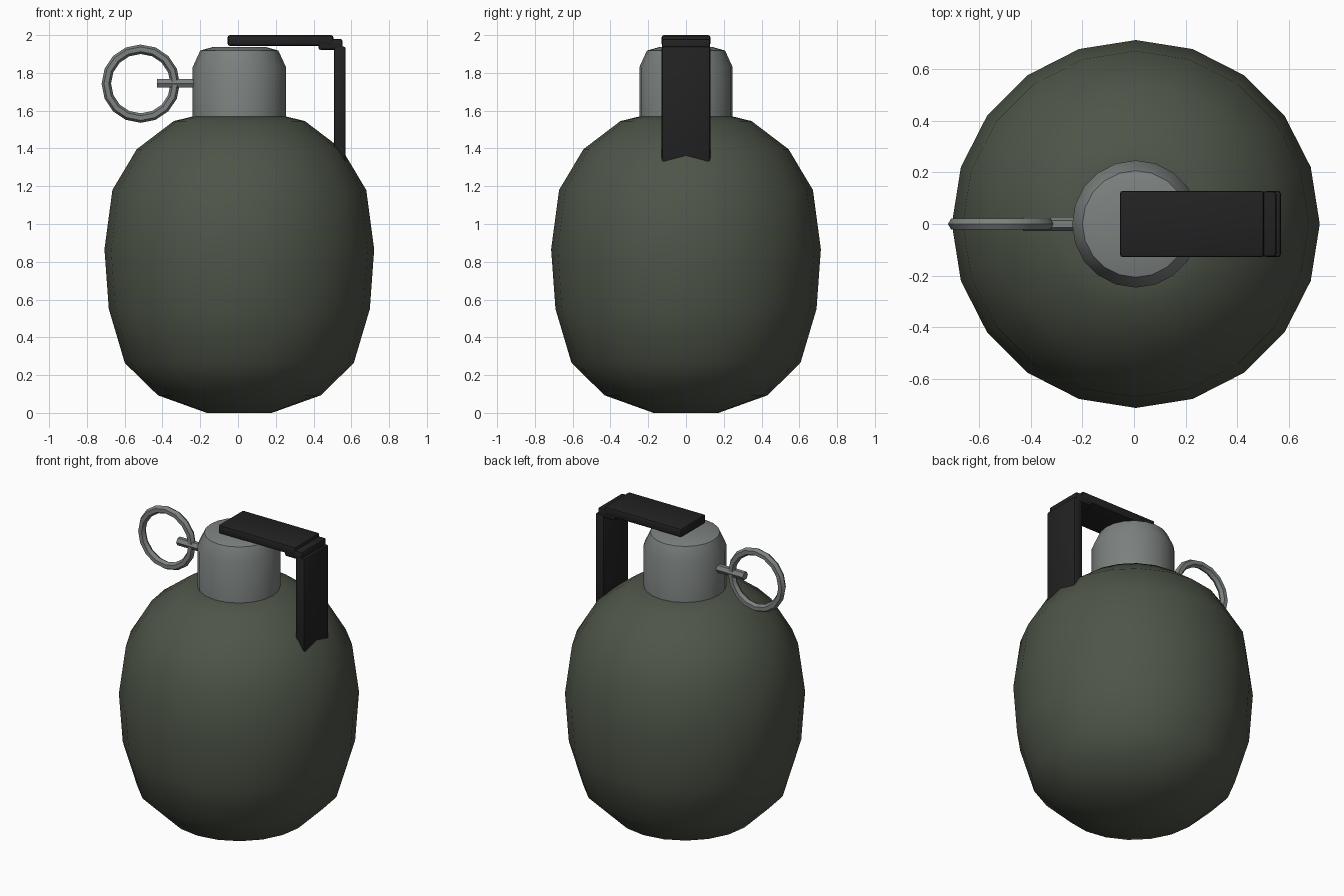
import bpy, bmesh, math
from mathutils import Matrix, Vector

if "Cube" in bpy.data.objects:
    bpy.data.objects.remove(bpy.data.objects["Cube"], do_unlink=True)

AXIS_X = 0.007  # centre line of body and neck


def material(name, rgb):
    m = bpy.data.materials.new(name)
    m.use_nodes = True
    m.diffuse_color = (*rgb, 1)
    m.node_tree.nodes["Principled BSDF"].inputs["Base Color"].default_value = (*rgb, 1)
    return m


olive = material("olive_green", (0.075, 0.09, 0.064))
steel = material("grey_steel", (0.2, 0.22, 0.21))
black = material("black_metal", (0.016, 0.016, 0.016))


def finish(name, bm, mat, angle):
    bmesh.ops.recalc_face_normals(bm, faces=bm.faces)
    mesh = bpy.data.meshes.new(name)
    bm.to_mesh(mesh)
    bm.free()
    mesh.materials.append(mat)
    ob = bpy.data.objects.new(name, mesh)
    bpy.context.collection.objects.link(ob)
    bpy.ops.object.select_all(action='DESELECT')
    ob.select_set(True)
    bpy.context.view_layer.objects.active = ob
    bpy.ops.object.shade_smooth_by_angle(angle=math.radians(angle))
    return ob


def lathe(name, profile, sides, mat, angle):
    """Revolve a radius/height profile and cap both ends."""
    bm = bmesh.new()
    rings = []
    for r, z in profile:
        rings.append([bm.verts.new((AXIS_X + r * math.cos(a), r * math.sin(a), z))
                      for a in (math.tau * i / sides for i in range(sides))])
    for low, high in zip(rings, rings[1:]):
        for i in range(sides):
            j = (i + 1) % sides
            bm.faces.new((low[i], low[j], high[j], high[i]))
    bm.faces.new(rings[0])
    bm.faces.new(rings[-1])
    return finish(name, bm, mat, angle)


def plate(name, x0, x1, z0, z1, half_width):
    """Rounded lever plate."""
    bm = bmesh.new()
    size = Vector((x1 - x0, 2 * half_width, z1 - z0))
    centre = Vector(((x0 + x1) / 2, 0, (z0 + z1) / 2))
    bmesh.ops.create_cube(bm, size=1, matrix=Matrix.Translation(centre) @ Matrix.Diagonal(size.to_4d()))
    bmesh.ops.bevel(bm, geom=bm.edges[:], offset=0.012, segments=2, profile=0.5, affect='EDGES')
    return finish(name, bm, black, 40)


# Body and neck
lathe("body", [(0.172, 0), (0.431, 0.093), (0.606, 0.264), (0.691, 0.55), (0.714, 0.866),
               (0.672, 1.18), (0.543, 1.396), (0.347, 1.545), (0.235, 1.572)], 20, olive, 60)
lathe("neck", [(0.247, 1.5), (0.247, 1.83), (0.207, 1.918), (0.14, 1.937)], 20, steel, 32)

# Safety lever: top arm, elbow and hanging arm
plate("lever_top", -0.055, 0.505, 1.943, 2.0, 0.129)
plate("lever_elbow", 0.425, 0.553, 1.922, 1.98, 0.127)
plate("lever_arm", 0.507, 0.57, 1.28, 1.94, 0.129)

# Pin through the neck
bm = bmesh.new()
bmesh.ops.create_cone(bm, cap_ends=True, segments=6, radius1=0.027, radius2=0.027, depth=0.25,
                      matrix=Matrix.Translation((-0.305, 0, 1.745)) @ Matrix.Rotation(math.pi / 2, 4, 'Y'))
finish("pin", bm, steel, 30)

# Pull ring
bpy.ops.mesh.primitive_torus_add(major_segments=16, minor_segments=6, major_radius=0.182, minor_radius=0.025,
                                 location=(-0.515, 0, 1.743), rotation=(math.pi / 2, 0, 0))
ring = bpy.context.object
ring.name = "pull_ring"
ring.data.materials.append(steel)
bpy.ops.object.shade_smooth_by_angle(angle=math.radians(30))
